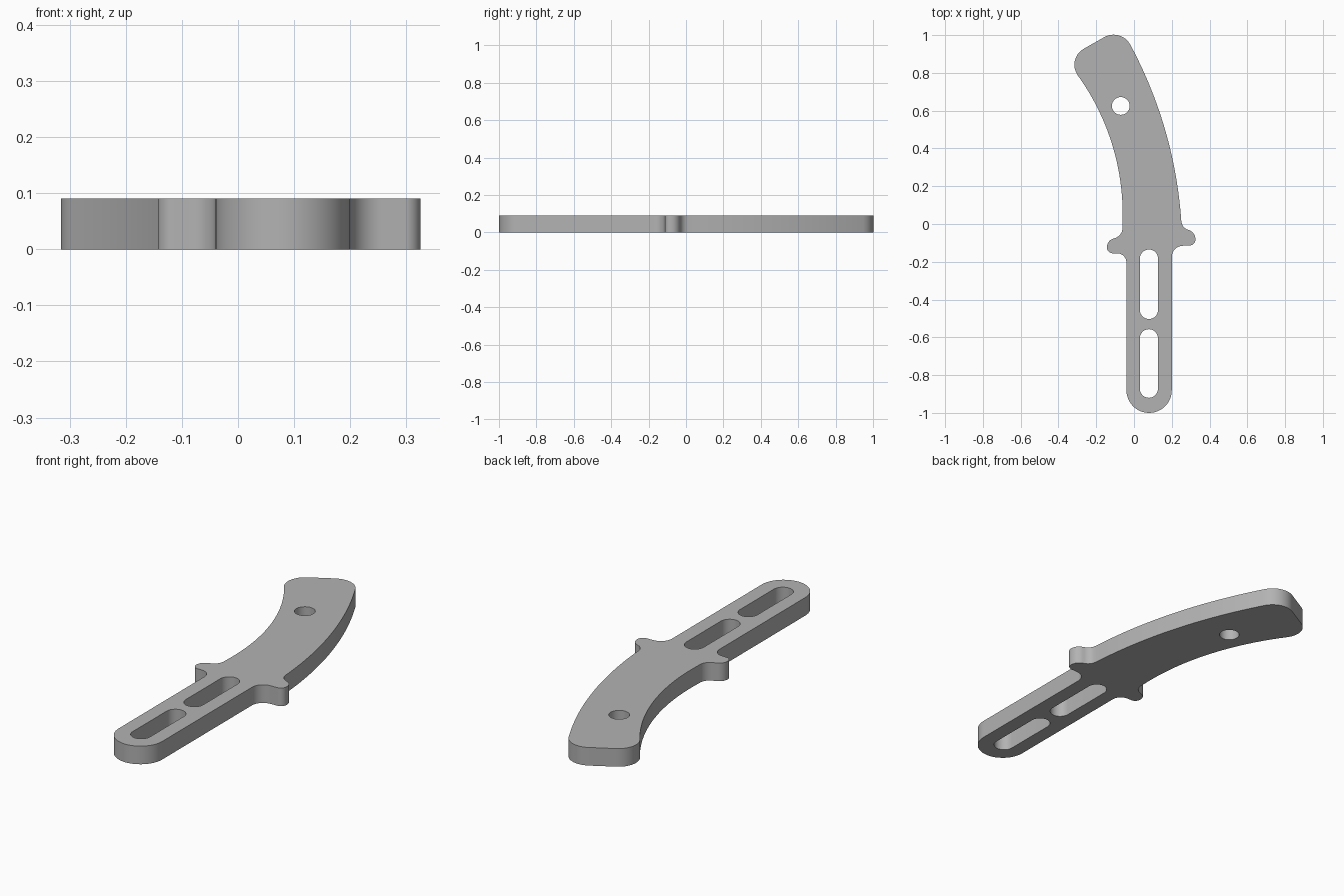
import bpy
import bmesh
import math
from mathutils import Vector

THICKNESS = 0.09

cube = bpy.data.objects.get("Cube")
if cube:
    bpy.data.objects.remove(cube, do_unlink=True)


def arc(start, end, radius, steps=28):
    """Shallow arc bulging towards +x, as unrounded outline points."""
    a, b = Vector(start), Vector(end)
    chord = b - a
    normal = Vector((chord.y, -chord.x)).normalized()
    if normal.x < 0:
        normal = -normal
    centre = (a + b) / 2 - normal * math.sqrt(radius ** 2 - chord.length_squared / 4)
    t0, t1 = (math.atan2(p.y - centre.y, p.x - centre.x) for p in (a, b))
    angles = [t0 + (t1 - t0) * i / steps for i in range(steps + 1)]
    return [(centre.x + radius * math.cos(t), centre.y + radius * math.sin(t), 0)
            for t in angles]


def rounded(corners, steps=12):
    """Closed outline with each (x, y, radius) corner filleted."""
    result = []
    for i, (x, y, r) in enumerate(corners):
        p = Vector((x, y))
        if r == 0:
            result.append(p)
            continue
        u = (Vector(corners[i - 1][:2]) - p).normalized()
        v = (Vector(corners[(i + 1) % len(corners)][:2]) - p).normalized()
        half = u.angle(v) / 2
        centre = p + (u + v).normalized() * r / math.sin(half)
        first = p + u * r / math.tan(half) - centre
        last = p + v * r / math.tan(half) - centre
        sweep = first.angle_signed(last)
        for k in range(steps + 1):
            t = -sweep * k / steps
            c, s = math.cos(t), math.sin(t)
            result.append(centre + Vector((first.x * c - first.y * s,
                                           first.x * s + first.y * c)))
    return result


def slot(x, low, high, r):
    """Opening with semicircular ends; a plain hole when low equals high."""
    n = 20
    ends = ((high, 0), (low, math.pi))
    return [Vector((x + r * math.cos(a + math.pi * i / n),
                    y + r * math.sin(a + math.pi * i / n)))
            for y, a in ends for i in range(n + (low != high))]


# Curved grip, finger guard and straight tang in one outline
outline = rounded(
    arc((-0.06, 0.03), (-0.30, 0.79), 1.26)
    + [(-0.361, 0.874, 0.097), (-0.071, 1.038, 0.1)]      # grip end
    + arc((-0.02, 0.95), (0.25, 0.02), 2.3)
    + [(0.257, -0.02, 0.05), (0.325, -0.045, 0.05),       # left guard
       (0.325, -0.112, 0.03), (0.20, -0.118, 0.06),
       (0.20, -1.0, 0.1199), (-0.04, -1.0, 0.1199),       # tang
       (-0.04, -0.155, 0.05), (-0.143, -0.155, 0.03),     # right guard
       (-0.143, -0.09, 0.045), (-0.062, -0.06, 0.055)])

openings = [slot(0.079, -0.455, -0.183, 0.048),
            slot(0.079, -0.872, -0.605, 0.048),
            slot(-0.07, 0.625, 0.625, 0.047)]

# Filled flat profile, extruded to a plate
curve = bpy.data.curves.new("plate_profile", "CURVE")
curve.dimensions = "2D"
curve.fill_mode = "BOTH"
curve.extrude = THICKNESS / 2
for loop in [outline] + openings:
    spline = curve.splines.new("POLY")
    spline.points.add(len(loop) - 1)
    for point, co in zip(spline.points, loop):
        point.co = (co.x, co.y, 0, 1)
    spline.use_cyclic_u = True

profile = bpy.data.objects.new("plate_profile", curve)
bpy.context.collection.objects.link(profile)
bpy.context.view_layer.update()
mesh = bpy.data.meshes.new_from_object(
    profile.evaluated_get(bpy.context.evaluated_depsgraph_get()))
bpy.data.objects.remove(profile, do_unlink=True)

# Weld the caps to the walls and stand the plate on the ground
bm = bmesh.new()
bm.from_mesh(mesh)
bmesh.ops.remove_doubles(bm, verts=bm.verts, dist=0.0002)
bmesh.ops.translate(bm, verts=bm.verts, vec=(0, 0, THICKNESS / 2))
bmesh.ops.recalc_face_normals(bm, faces=bm.faces)
bm.to_mesh(mesh)
bm.free()

grey = bpy.data.materials.new("plain_grey")
grey.use_nodes = True
colour = (0.45, 0.45, 0.45, 1)
grey.diffuse_color = colour
grey.node_tree.nodes["Principled BSDF"].inputs["Base Color"].default_value = colour
mesh.materials.clear()
mesh.materials.append(grey)

plate = bpy.data.objects.new("handle_plate", mesh)
mesh.name = "handle_plate"
bpy.context.collection.objects.link(plate)
bpy.ops.object.select_all(action="DESELECT")
plate.select_set(True)
bpy.context.view_layer.objects.active = plate
bpy.ops.object.shade_smooth_by_angle(angle=math.radians(30))
